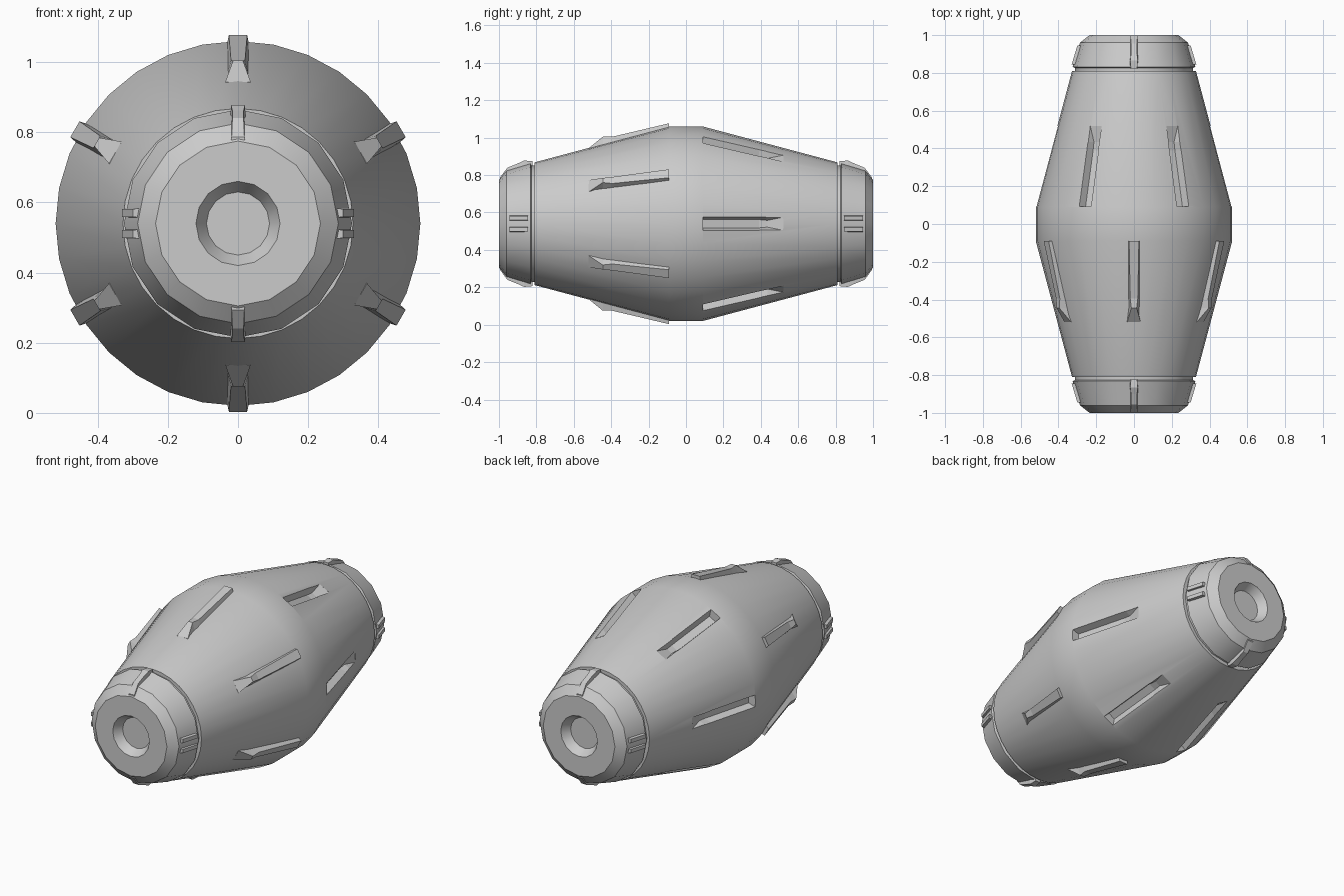
import bpy, bmesh
from math import sin, cos, pi, radians

if "Cube" in bpy.data.objects:
    bpy.data.objects.remove(bpy.data.objects["Cube"])

ZC = 0.54  # height of the long axis


def finish(name, bm, smooth=True):
    bmesh.ops.recalc_face_normals(bm, faces=bm.faces)
    me = bpy.data.meshes.new(name)
    bm.to_mesh(me)
    bm.free()
    ob = bpy.data.objects.new(name, me)
    bpy.context.collection.objects.link(ob)
    bpy.ops.object.select_all(action='DESELECT')
    ob.select_set(True)
    bpy.context.view_layer.objects.active = ob
    if smooth:
        bpy.ops.object.shade_smooth_by_angle(angle=radians(25))
    return ob


def lathe(name, profile, n):
    """Revolve (y, radius) points around the long axis and close both ends."""
    bm = bmesh.new()
    rings = [[bm.verts.new((r * sin(2 * pi * i / n), y, ZC + r * cos(2 * pi * i / n)))
              for i in range(n)] for y, r in profile]
    for a, b in zip(rings, rings[1:]):
        for i in range(n):
            j = (i + 1) % n
            bm.faces.new((a[i], a[j], b[j], b[i]))
    bm.faces.new(rings[0])
    bm.faces.new(rings[-1])
    return finish(name, bm)


def add_bar(bm, stations, angle, shift=0.0):
    """Loft trapezoid sections (y, r_in, r_out, half_in, half_out), turned to angle."""
    a = radians(angle)
    rings = []
    for y, r0, r1, h0, h1 in stations:
        ring = []
        for t, r in ((-h0, r0), (h0, r0), (h1, r1), (-h1, r1)):
            t += shift
            ring.append(bm.verts.new((r * cos(a) - t * sin(a), y,
                                      ZC + r * sin(a) + t * cos(a))))
        rings.append(ring)
    for p, q in zip(rings, rings[1:]):
        for i in range(4):
            j = (i + 1) % 4
            bm.faces.new((p[i], p[j], q[j], q[i]))
    bm.faces.new(rings[0])
    bm.faces.new(rings[-1])


def surf(y):
    return 0.52 - 0.2676 * (abs(y) - 0.09)


# Barrel body
body = lathe("body", [(-0.81, 0.328), (-0.09, 0.52), (0.09, 0.52), (0.81, 0.328)], 32)

# Six recessed slots in the rear half
bm = bmesh.new()
slot = [(y, surf(y) - d, surf(y) + 0.012, h, 0.040) for y, d, h in
        ((0.092, 0.045, 0.022), (0.39, 0.045, 0.022), (0.435, 0.035, 0.018), (0.52, 0.002, 0.035))]
for k in range(6):
    add_bar(bm, slot, 60 * k)
cutter = finish("slot_cutter", bm, False)
cutter.hide_render = True
bpy.context.view_layer.objects.active = body
mod = body.modifiers.new("slots", 'BOOLEAN')
mod.operation = 'DIFFERENCE'
mod.solver = 'EXACT'
mod.object = cutter
bpy.ops.object.modifier_apply(modifier=mod.name)
bpy.data.objects.remove(cutter)

# Six raised ribs on the front half
rib = [(-0.09, 0.48, 0.537, 0.038, 0.026), (-0.395, 0.40, 0.465, 0.038, 0.020),
       (-0.445, 0.39, 0.465, 0.038, 0.014), (-0.52, 0.37, 0.404, 0.038, 0.036)]
bm = bmesh.new()
for k in range(6):
    add_bar(bm, rib, 30 + 60 * k)
finish("front_ribs", bm, False)

# End caps with neck groove and socket, plus clips around each cap
for s, label in ((-1, "front"), (1, "rear")):
    cap = [(0.79, 0.312), (0.825, 0.312), (0.832, 0.325), (0.96, 0.286), (1.0, 0.235),
           (1.0, 0.12), (0.95, 0.09)]
    lathe(label + "_cap", [(s * y, r) for y, r in cap], 16)

    clip = [(0.822, 0.29, 0.334, 0.022, 0.016), (0.865, 0.29, 0.338, 0.022, 0.020),
            (0.90, 0.28, 0.322, 0.022, 0.016), (0.955, 0.26, 0.300, 0.022, 0.016),
            (0.995, 0.22, 0.246, 0.022, 0.018)]
    bar = [(0.845, 0.28, 0.330, 0.016, 0.011), (0.945, 0.26, 0.300, 0.016, 0.011)]
    bm = bmesh.new()
    for ang in (90, 270):
        add_bar(bm, [(s * y, *v) for y, *v in clip], ang)
    for ang in (0, 180):
        for shift in (-0.03, 0.03):
            add_bar(bm, [(s * y, *v) for y, *v in bar], ang, shift)
    finish(label + "_clips", bm, False)
